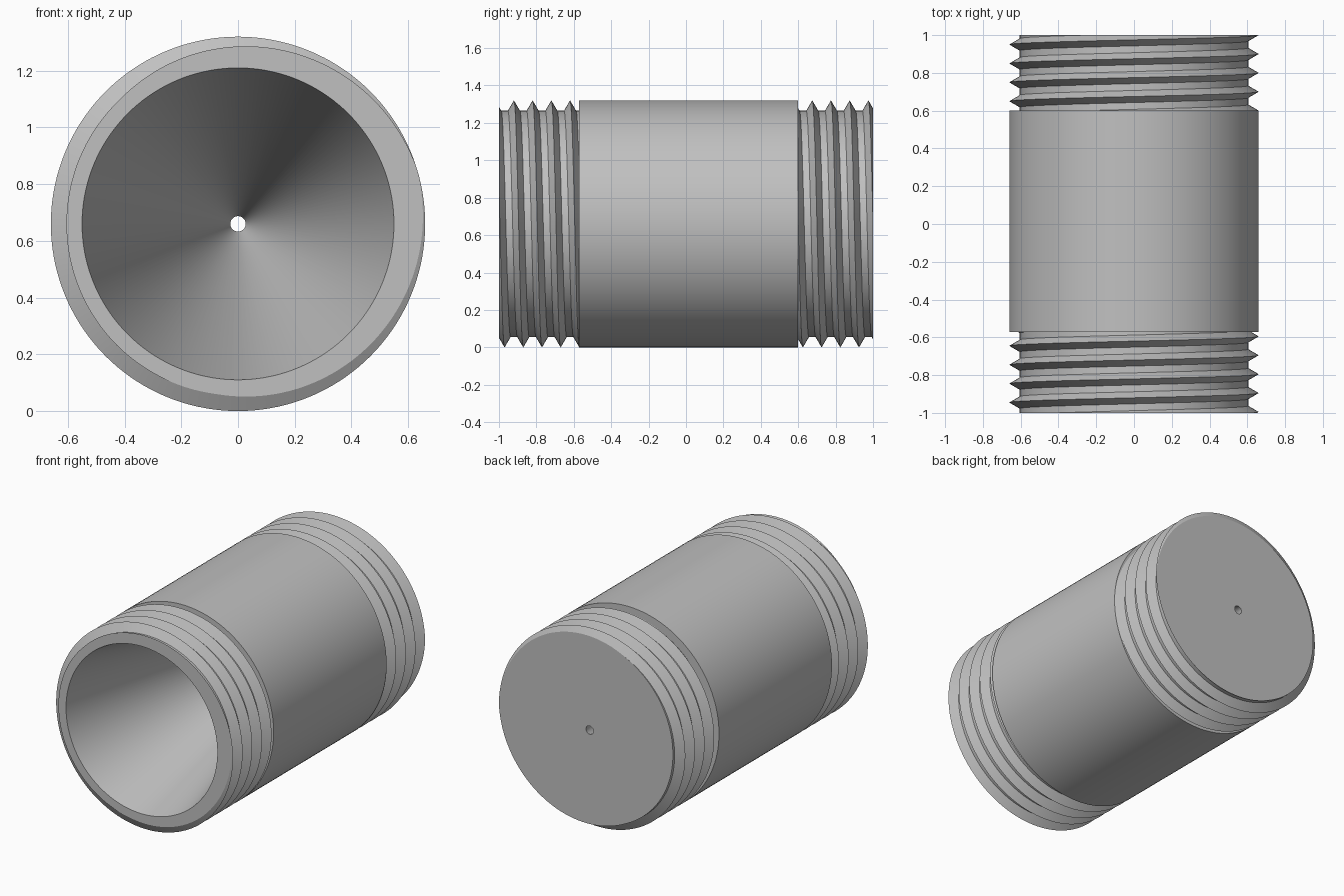
import bpy
import bmesh
import math

cube = bpy.data.objects.get("Cube")
if cube:
    bpy.data.objects.remove(cube)

SEGMENTS = 144
OUTER = 0.66          # barrel and thread crest radius
ROOT = 0.605          # thread root radius
BORE = 0.55           # mouth of the tapered bore
HOLE = 0.027          # small exit hole
PITCH = 0.1
FLANK = 0.032         # half the width of one thread ridge
HALF_LENGTH = 1.0
BARREL_FRONT, BARREL_BACK = -0.573, 0.60

steel = bpy.data.materials.new("plain grey")
steel.use_nodes = True
GREY = (0.53, 0.53, 0.53, 1)
steel.diffuse_color = GREY
steel.node_tree.nodes["Principled BSDF"].inputs["Base Color"].default_value = GREY


def lathe(name, profile):
    """Sweep profile(turn) -> [(radius, y), ...] once around the y axis."""
    bm = bmesh.new()
    rows = []
    for i in range(SEGMENTS + 1):
        turn = i / SEGMENTS
        a = turn * math.tau
        rows.append([bm.verts.new((-r * math.cos(a), y, OUTER + r * math.sin(a)))
                     for r, y in profile(turn)])
    for r0, r1 in zip(rows, rows[1:]):
        for j in range(len(r0) - 1):
            bm.faces.new((r0[j], r1[j], r1[j + 1], r0[j + 1]))
    bmesh.ops.remove_doubles(bm, verts=bm.verts[:], dist=1e-5)
    bmesh.ops.dissolve_degenerate(bm, edges=bm.edges[:], dist=1e-5)
    mesh = bpy.data.meshes.new(name)
    bm.to_mesh(mesh)
    bm.free()
    mesh.materials.append(steel)
    obj = bpy.data.objects.new(name, mesh)
    bpy.context.collection.objects.link(obj)
    bpy.ops.object.select_all(action='DESELECT')
    obj.select_set(True)
    bpy.context.view_layer.objects.active = obj
    bpy.ops.object.shade_smooth_by_angle(angle=math.radians(30))
    return obj


def helix(turn, phase, low, high):
    """Section of a V thread at one angle, trimmed flat at both ends."""
    points = []
    for k in range(-2, 7):
        crest = phase + (k + turn) * PITCH
        for offset in (-FLANK, 0, FLANK):
            y = min(max(crest + offset, low), high)
            # height of the ridge at the trimmed position
            d = abs((y - phase - turn * PITCH + PITCH / 2) % PITCH - PITCH / 2)
            r = ROOT + (OUTER - ROOT) * max(0, 1 - d / FLANK)
            points.append((r, y))
    return points


# Front thread with the mouth rim
lathe("front_thread", lambda t: [(BORE, -HALF_LENGTH)]
      + helix(t, -0.945, -HALF_LENGTH, BARREL_FRONT))

# Plain barrel with a shoulder at each end
lathe("barrel", lambda t: [(ROOT, BARREL_FRONT), (OUTER, BARREL_FRONT),
                           (OUTER, BARREL_BACK), (ROOT, BARREL_BACK)])

# Rear thread with the end face
lathe("rear_thread", lambda t: helix(t, 0.65, BARREL_BACK, HALF_LENGTH)
      + [(HOLE, HALF_LENGTH)])

# Bore tapering to the small hole at the back
lathe("tapered_bore", lambda t: [(HOLE, HALF_LENGTH), (BORE, -HALF_LENGTH)])
